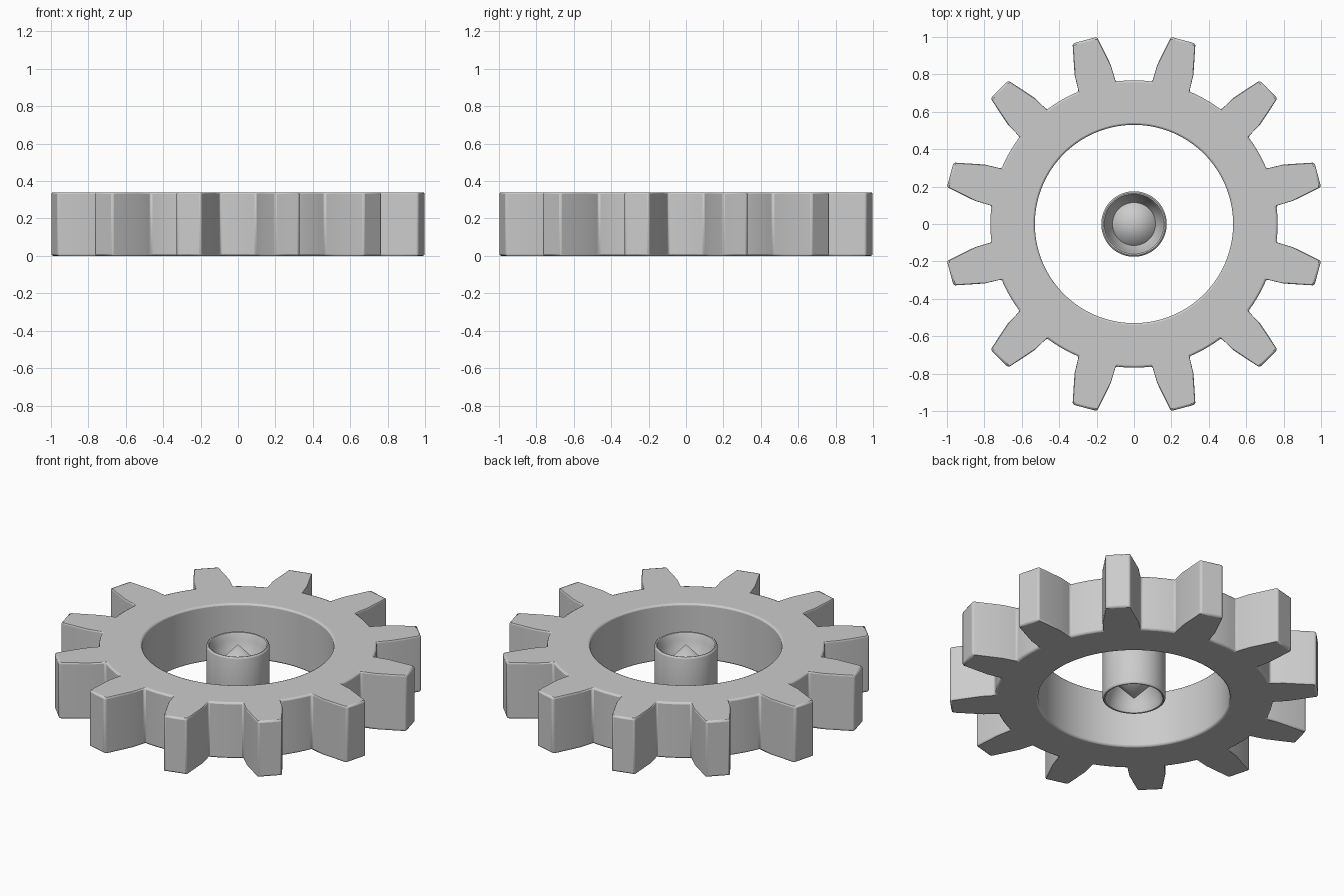
import bpy, bmesh
from math import sin, cos, pi, radians

if "Cube" in bpy.data.objects:
    bpy.data.objects.remove(bpy.data.objects["Cube"])

H = 0.34       # thickness
TEETH = 12


def polar(r, deg, z):
    a = radians(deg)
    return (r * cos(a), r * sin(a), z)


def make_object(name, bm):
    bmesh.ops.recalc_face_normals(bm, faces=bm.faces[:])
    mesh = bpy.data.meshes.new(name)
    bm.to_mesh(mesh)
    bm.free()
    ob = bpy.data.objects.new(name, mesh)
    bpy.context.collection.objects.link(ob)
    return ob


def smooth(ob, deg):
    bpy.ops.object.select_all(action='DESELECT')
    bpy.context.view_layer.objects.active = ob
    ob.select_set(True)
    bpy.ops.object.shade_smooth_by_angle(angle=radians(deg))


# Toothed ring: one tooth pitch as (angle, radius), repeated round the circle
pitch = [(-7.7, 0.768), (-6.7, 0.86), (-3.8, 1.0195), (0, 1.0172), (3.8, 1.0195),
         (6.7, 0.86), (7.7, 0.768), (11, 0.768), (15, 0.768), (19, 0.768)]
bm = bmesh.new()
loops = []
for z in (0, H):
    outer, inner = [], []
    for t in range(TEETH):
        base = 15 + 30 * t
        for i, (a, r) in enumerate(pitch):
            outer.append(bm.verts.new(polar(r, base + a, z)))
            inner.append(bm.verts.new(polar(0.53, base + (i - 3) * 3, z)))
    loops += [outer, inner]
out0, in0, out1, in1 = loops
n = len(out0)
for i in range(n):
    j = (i + 1) % n
    for a, b in ((out0, out1), (out1, in1), (in1, in0), (in0, out0)):
        bm.faces.new((a[i], a[j], b[j], b[i]))
gear = make_object("toothed_ring", bm)
bev = gear.modifiers.new("soft_edges", 'BEVEL')
bev.width = 0.01
bev.segments = 2
bev.limit_method = 'ANGLE'
bev.angle_limit = radians(35)
smooth(gear, 40)

# Centre hub: lathed tube with a cupped, cone-pointed recess at both ends
top = [(0.0, H), (0.115, H - 0.125), (0.135, H - 0.085), (0.148, H - 0.045),
       (0.155, H - 0.012), (0.160, H - 0.002), (0.167, H), (0.173, H - 0.004),
       (0.175, H - 0.012)]
profile = top + [(r, H - z) for r, z in reversed(top)]
bm = bmesh.new()
verts = [bm.verts.new((r, 0, z)) for r, z in profile]
edges = [bm.edges.new(p) for p in zip(verts, verts[1:])]
bmesh.ops.spin(bm, geom=verts + edges, cent=(0, 0, 0), axis=(0, 0, 1),
               angle=2 * pi, steps=64, use_duplicate=False)
bmesh.ops.remove_doubles(bm, verts=bm.verts[:], dist=0.0005)
hub = make_object("centre_hub", bm)
smooth(hub, 45)
